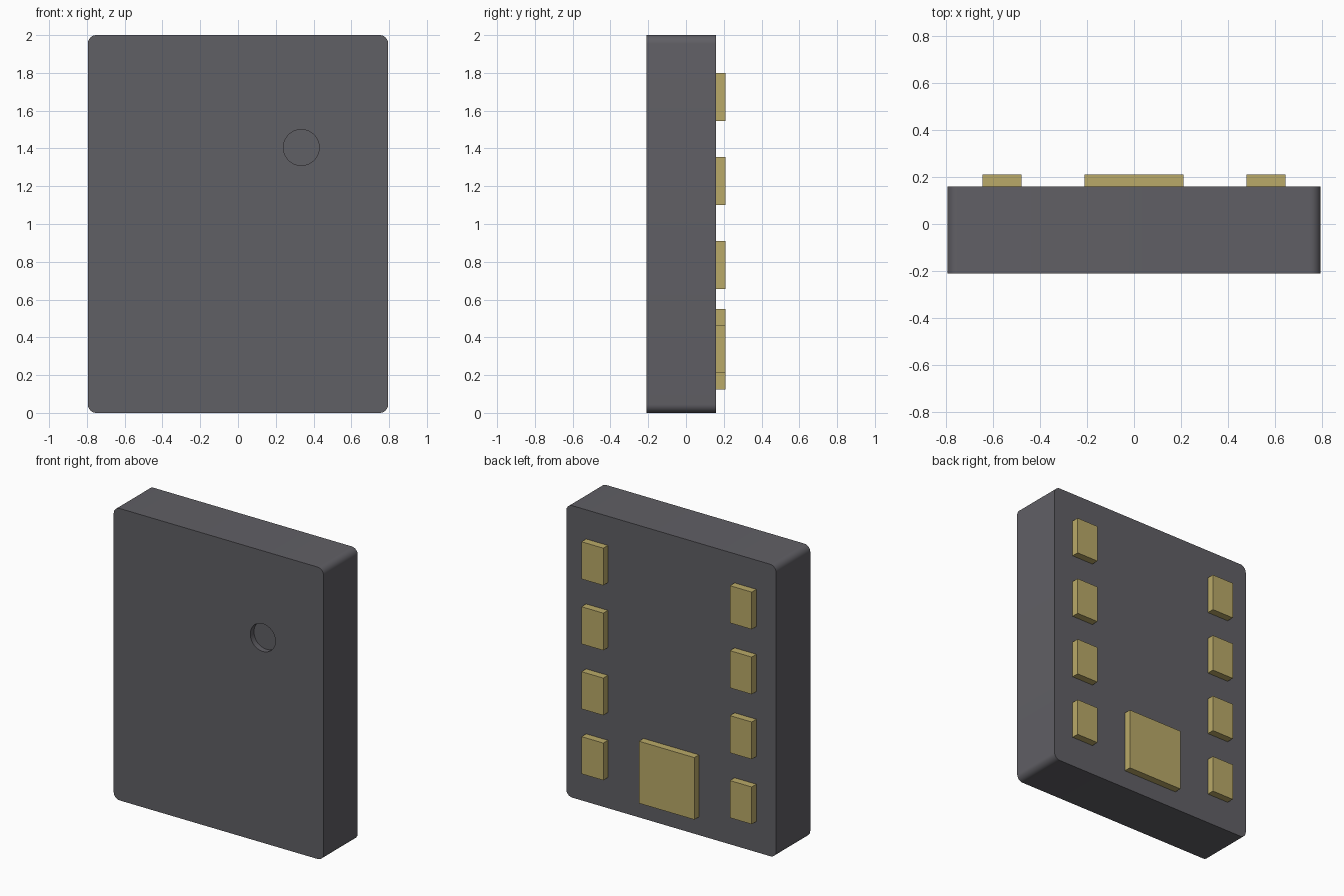
import bpy, bmesh, math
from mathutils import Matrix

cube = bpy.data.objects.get("Cube")
if cube:
    bpy.data.objects.remove(cube, do_unlink=True)


def material(name, rgb):
    mat = bpy.data.materials.new(name)
    mat.use_nodes = True
    mat.diffuse_color = (*rgb, 1)
    mat.node_tree.nodes["Principled BSDF"].inputs["Base Color"].default_value = (*rgb, 1)
    return mat


def add_object(name, bm, mat):
    mesh = bpy.data.meshes.new(name)
    bm.to_mesh(mesh)
    bm.free()
    mesh.materials.append(mat)
    obj = bpy.data.objects.new(name, mesh)
    bpy.context.collection.objects.link(obj)
    return obj


def box_mesh(x0, x1, y0, y1, z0, z1):
    bm = bmesh.new()
    centre = ((x0 + x1) / 2, (y0 + y1) / 2, (z0 + z1) / 2)
    size = (x1 - x0, y1 - y0, z1 - z0)
    bmesh.ops.create_cube(bm, size=1, matrix=Matrix.Translation(centre) @ Matrix.Diagonal((*size, 1)))
    return bm


charcoal = material("charcoal plastic", (0.118, 0.115, 0.130))
gold = material("dull gold", (0.49, 0.40, 0.14))

FRONT, BACK, PAD_BACK = -0.21, 0.16, 0.21

# Package body with four rounded corners
bm = box_mesh(-0.795, 0.795, FRONT, BACK, 0, 2)
corners = [e for e in bm.edges if abs(e.verts[0].co.y - e.verts[1].co.y) > 0.1]
bmesh.ops.bevel(bm, geom=corners, offset=0.045, segments=8, profile=0.5, affect="EDGES")
body = add_object("package_body", bm, charcoal)

# Shallow round recess in the front face
bm = bmesh.new()
bmesh.ops.create_cone(
    bm, cap_ends=True, segments=48, radius1=0.095, radius2=0.095, depth=0.08,
    matrix=Matrix.Translation((0.335, FRONT, 1.405)) @ Matrix.Rotation(math.pi / 2, 4, "X"))
cutter = add_object("recess_cutter", bm, charcoal)
cut = body.modifiers.new("recess", "BOOLEAN")
cut.object = cutter
cut.solver = "EXACT"

bpy.context.view_layer.objects.active = body
body.select_set(True)
bpy.ops.object.modifier_apply(modifier=cut.name)
bpy.data.objects.remove(cutter, do_unlink=True)
bpy.ops.object.shade_smooth_by_angle(angle=math.radians(30))

# Two columns of contact pads on the back
for side, x in (("left", 0.5625), ("right", -0.5625)):
    for row in range(4):
        z = 0.21 + row * 0.445
        bm = box_mesh(x - 0.0825, x + 0.0825, BACK, PAD_BACK, z, z + 0.255)
        add_object(f"{side}_contact_pad_{row + 1}", bm, gold)

# Large lower pad
add_object("large_contact_pad", box_mesh(-0.21, 0.21, BACK, PAD_BACK, 0.125, 0.55), gold)
